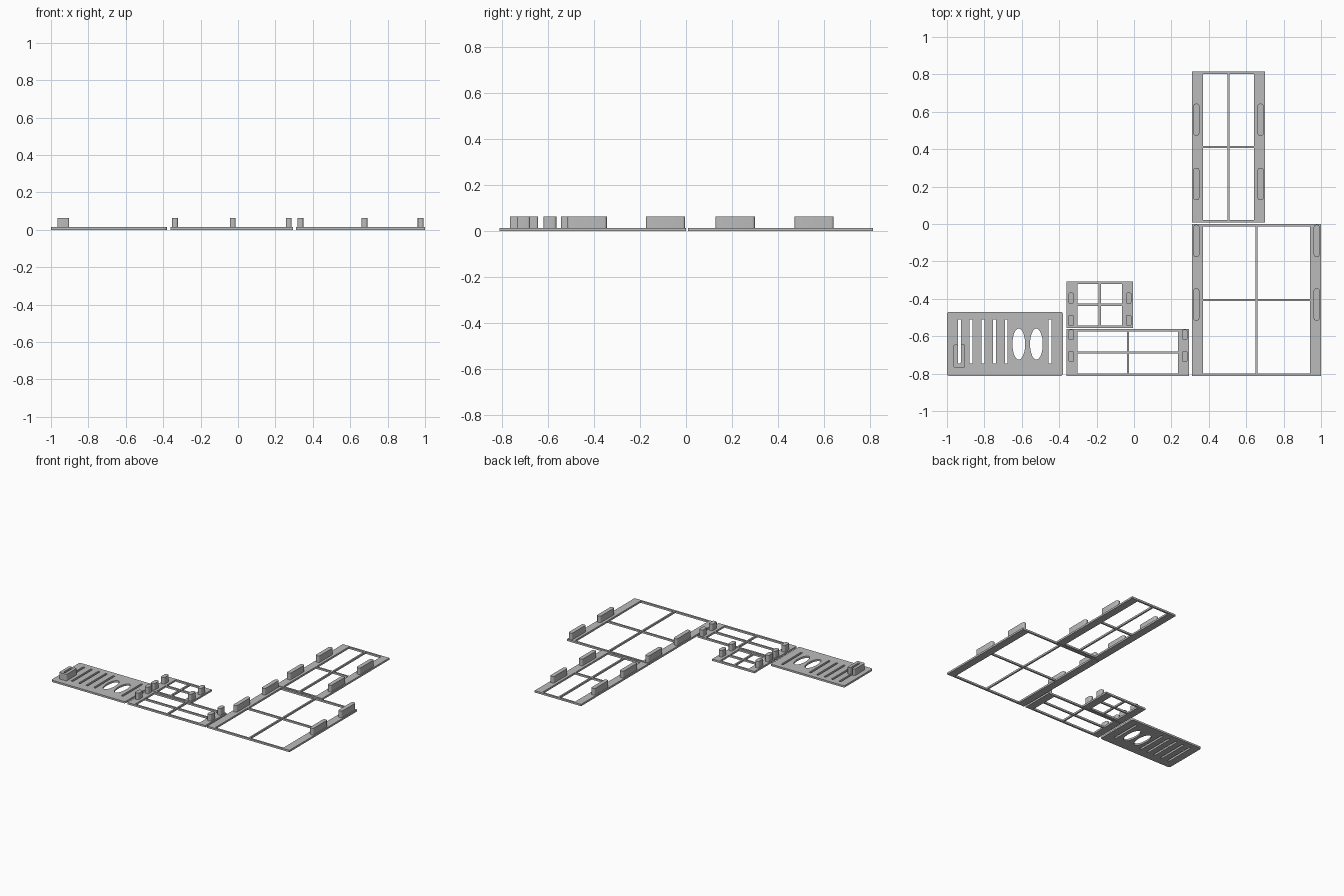
import bpy
import bmesh
from math import sin, cos, pi, radians
from mathutils import Vector

if "Cube" in bpy.data.objects:
    bpy.data.objects.remove(bpy.data.objects["Cube"], do_unlink=True)

PLATE, TAB = 0.014, 0.064

grey = bpy.data.materials.new("plain grey")
grey.use_nodes = True
colour = (0.5, 0.5, 0.5, 1)
grey.diffuse_color = colour
grey.node_tree.nodes["Principled BSDF"].inputs["Base Color"].default_value = colour


def rect(x0, x1, y0, y1):
    return [(x0, y0), (x1, y0), (x1, y1), (x0, y1)]


def rounded(corners, r, steps=5):
    """Round every corner of a polygon."""
    pts = [Vector(c) for c in corners]
    out = []
    for i, p in enumerate(pts):
        a = p + (pts[i - 1] - p).normalized() * r
        b = p + (pts[(i + 1) % len(pts)] - p).normalized() * r
        centre = a + b - p
        for k in range(steps + 1):
            t = k / steps * pi / 2
            out.append(centre + (a - centre) * cos(t) + (b - centre) * sin(t))
    return out


def ellipse(cx, cy, rx, ry, n=32):
    return [(cx + rx * cos(2 * pi * k / n), cy + ry * sin(2 * pi * k / n)) for k in range(n)]


def slab(name, loops, z0, z1):
    """Extrude an outline, with any further loops as holes."""
    curve = bpy.data.curves.new(name, 'CURVE')
    curve.dimensions, curve.fill_mode = '2D', 'BOTH'
    curve.extrude = (z1 - z0) / 2
    for loop in loops:
        spline = curve.splines.new('POLY')
        spline.points.add(len(loop) - 1)
        for point, (x, y) in zip(spline.points, loop):
            point.co = (x, y, 0, 1)
        spline.use_cyclic_u = True
    temp = bpy.data.objects.new(name + "_curve", curve)
    bpy.context.collection.objects.link(temp)
    bpy.context.view_layer.update()
    mesh = bpy.data.meshes.new_from_object(
        temp.evaluated_get(bpy.context.evaluated_depsgraph_get()))
    bpy.data.objects.remove(temp, do_unlink=True)
    bm = bmesh.new()
    bm.from_mesh(mesh)
    bmesh.ops.remove_doubles(bm, verts=bm.verts, dist=0.0002)
    bmesh.ops.recalc_face_normals(bm, faces=bm.faces)
    bmesh.ops.translate(bm, verts=bm.verts, vec=(0, 0, (z0 + z1) / 2))
    bm.to_mesh(mesh)
    bm.free()
    mesh.materials.clear()
    mesh.materials.append(grey)
    mesh.name = name
    obj = bpy.data.objects.new(name, mesh)
    bpy.context.collection.objects.link(obj)
    bpy.ops.object.select_all(action='DESELECT')
    obj.select_set(True)
    bpy.context.view_layer.objects.active = obj
    bpy.ops.object.shade_smooth_by_angle(angle=radians(30))
    return obj


def window(name, x0, x1, y0, y1, tab_rows):
    """Frame with wide sides, thin rails, a cross bar and clip tabs."""
    side, rail, bar = 0.059, 0.014, 0.006
    cx, cy = (x0 + x1) / 2, (y0 + y1) / 2
    loops = [rect(x0, x1, y0, y1)]
    for xa, xb in ((x0 + side, cx - bar), (cx + bar, x1 - side)):
        for ya, yb in ((y0 + rail, cy - bar), (cy + bar, y1 - rail)):
            loops.append(rect(xa, xb, ya, yb))
    slab(name + "_frame", loops, 0, PLATE)
    for i, (ya, yb) in enumerate(tab_rows):
        for label, xa in (("right", x0 + 0.008), ("left", x1 - 0.039)):
            slab(f"{name}_tab_{label}_{i + 1}",
                 [rounded(rect(xa, xa + 0.031, ya, yb), 0.011)], PLATE, TAB)


# Window frames
window("large_window", 0.31, 1.0, -0.812, 0.0, [(-0.175, -0.004), (-0.516, -0.345)])
window("tall_window", 0.31, 0.70, 0.008, 0.815, [(0.473, 0.643), (0.128, 0.3)])
window("wide_window", -0.36, 0.295, -0.812, -0.561, [(-0.62, -0.565), (-0.737, -0.679)])
window("small_window", -0.36, -0.005, -0.556, -0.307, [(-0.426, -0.367), (-0.545, -0.486)])

# Vent plate with slots and oval holes
holes = [rounded(rect(x - 0.008, x + 0.008, -0.747, -0.51), 0.003)
         for x in (-0.934, -0.871, -0.808, -0.746, -0.683, -0.45)]
holes += [ellipse(x, -0.642, 0.034, 0.083) for x in (-0.616, -0.522)]
slab("vent_plate", [rounded(rect(-1, -0.38, -0.812, -0.47), 0.012)] + holes, 0, PLATE)

# Vent tab, notched by the first slot
notched = [(-0.965, -0.767), (-0.903, -0.767), (-0.903, -0.645), (-0.926, -0.645),
           (-0.926, -0.747), (-0.942, -0.747), (-0.942, -0.645), (-0.965, -0.645)]
slab("vent_tab", [rounded(notched, 0.007)], PLATE, TAB)
